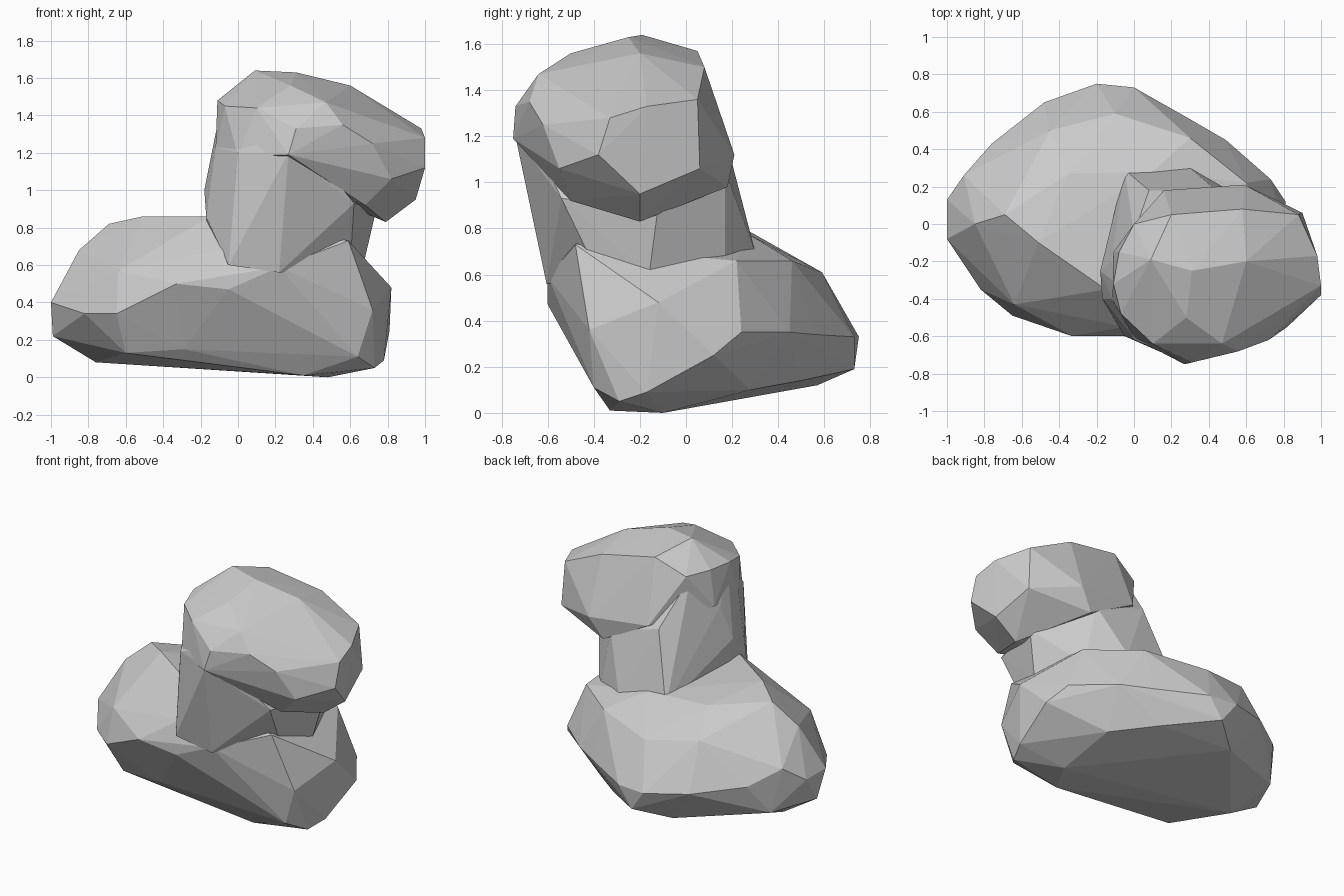
import bpy, bmesh


def faceted_lobe(name, points):
    """Wrap a few corner points in a flat-sided rocky lobe."""
    bm = bmesh.new()
    for p in points:
        bm.verts.new(p)
    res = bmesh.ops.convex_hull(bm, input=bm.verts[:])
    junk = {g for g in res["geom_interior"] + res["geom_unused"]
            if isinstance(g, bmesh.types.BMVert)}
    bmesh.ops.delete(bm, geom=list(junk), context='VERTS')
    bmesh.ops.recalc_face_normals(bm, faces=bm.faces[:])
    me = bpy.data.meshes.new(name)
    bm.to_mesh(me)
    bm.free()
    ob = bpy.data.objects.new(name, me)
    bpy.context.collection.objects.link(ob)
    return ob


# large lower lobe: underside, widest girth, then top
body = faceted_lobe("rock_body", [
    (.48, -.10, 0), (.35, -.33, .01), (.73, -.29, .05), (.78, -.17, .09),
    (.64, -.40, .11), (.15, -.40, .14), (-.29, -.42, .15), (-.60, -.38, .13),
    (-.76, .03, .08), (.45, .28, .10), (.20, .50, .14), (-.30, .57, .12),
    (-.10, .73, .19), (-.99, .0, .22), (-.85, .30, .2),
    (-1, .13, .40), (-1, -.08, .40), (-.82, -.35, .34), (-.65, -.49, .34),
    (-.33, -.60, .50), (-.05, -.60, .47), (.22, -.60, .59), (.72, -.42, .36),
    (.82, -.12, .48), (.81, .12, .25), (.73, .24, .35), (.49, .45, .35),
    (.30, .56, .34), (0, .73, .33), (-.20, .75, .33), (-.48, .65, .36),
    (-.76, .43, .40), (-.91, .26, .50),
    (.59, -.48, .73), (.60, .22, .66), (.30, .46, .66), (-.10, .59, .61),
    (-.45, .50, .66), (-.85, .0, .68), (-.64, -.43, .57), (-.69, .05, .82),
    (-.51, -.10, .86), (-.35, .27, .79), (-.15, -.35, .86), (.10, .28, .77),
    (-.05, -.55, .69),
])

# upright neck, running up into the front and left of the upper lobe
neck = faceted_lobe("rock_neck", [
    (-.15, -.20, .70), (-.05, .29, .70), (.30, .30, .70), (.54, .17, .60),
    (.67, -.16, .60), (.60, -.38, .60), (.22, -.605, .56), (-.05, -.60, .60),
    (-.17, -.40, .86), (-.18, -.25, 1.0), (.08, .18, 1.16), (.45, .17, 1.05),
    (.74, -.12, .90), (.62, -.54, .93), (.27, -.74, 1.2), (.0, -.62, 1.2),
    (-.12, -.40, 1.23), (-.12, -.20, 1.23), (-.09, -.32, 1.45),
    (.30, -.73, 1.33), (.0, -.05, 1.45),
])

# overhanging upper lobe
head = faceted_lobe("rock_head", [
    (.09, -.19, 1.64), (.31, -.25, 1.63), (.60, -.20, 1.56), (.20, .05, 1.57),
    (.58, .08, 1.50), (.28, -.50, 1.56), (-.11, -.32, 1.48), (-.08, -.15, 1.48),
    (.0, .0, 1.47), (-.07, -.48, 1.45), (.10, -.64, 1.44), (.47, -.64, 1.47),
    (.27, -.75, 1.19), (.31, -.74, 1.33), (.56, -.68, 1.35), (.72, -.62, 1.25),
    (.82, -.55, 1.06), (1, -.38, 1.12), (1, -.33, 1.28), (.98, -.17, 1.33),
    (.88, .05, 1.36), (.90, .06, 1.06), (.95, -.20, .95), (.79, -.20, .83),
    (.68, -.50, .92), (.59, .21, 1.12), (.16, .18, 1.16), (.50, .18, .98),
    (-.12, -.40, 1.22), (-.11, -.15, 1.24), (.0, -.61, 1.18),
])

# fuse the three into one closed rock
for part in (neck, head):
    mod = body.modifiers.new("fuse_" + part.name, 'BOOLEAN')
    mod.operation = 'UNION'
    mod.solver = 'EXACT'
    mod.object = part
bpy.context.view_layer.objects.active = body
body.select_set(True)
for mod in list(body.modifiers):
    bpy.ops.object.modifier_apply(modifier=mod.name)
for part in (neck, head):
    bpy.data.objects.remove(part)
body.name = "two_lobed_rock"
